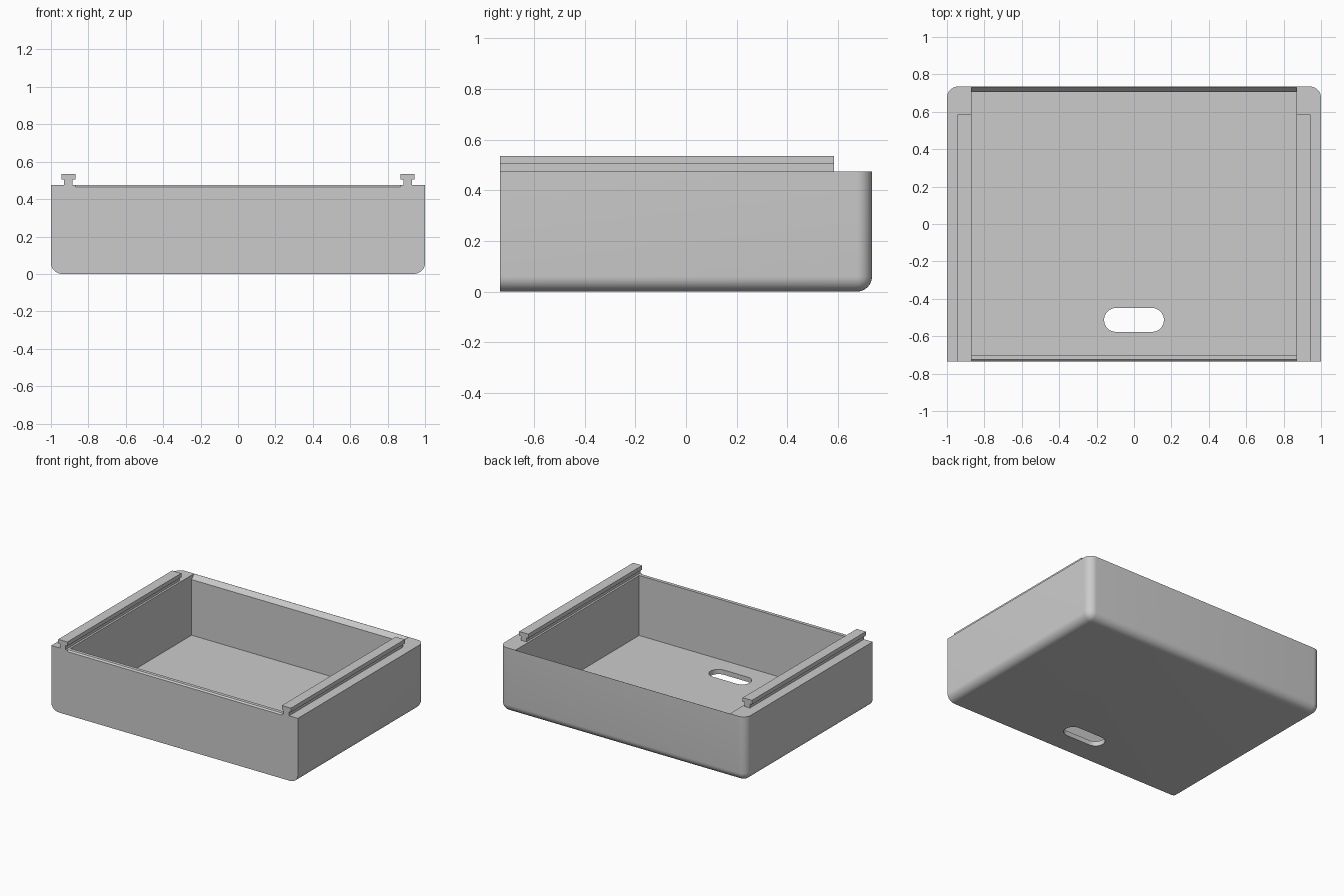
import bpy, bmesh, math

if "Cube" in bpy.data.objects:
    bpy.data.objects.remove(bpy.data.objects["Cube"])

grey = bpy.data.materials.new("light grey")
grey.diffuse_color = (0.6, 0.6, 0.6, 1)
grey.use_nodes = True
grey.node_tree.nodes["Principled BSDF"].inputs["Base Color"].default_value = grey.diffuse_color

W, D, H = 1.0, 0.735, 0.475      # half width, half depth, tray height
IN = 0.87                        # half width of the cavity


def finish(bm, name, helper=False):
    bmesh.ops.recalc_face_normals(bm, faces=bm.faces)
    me = bpy.data.meshes.new(name)
    bm.to_mesh(me)
    bm.free()
    ob = bpy.data.objects.new(name, me)
    bpy.context.collection.objects.link(ob)
    me.materials.append(grey)
    if helper:
        ob.hide_render = True
        ob.hide_viewport = True
    return ob


def prism(name, points, offset, helper=False):
    """Extrude a closed outline of 3D points along an offset."""
    bm = bmesh.new()
    face = bm.faces.new([bm.verts.new(p) for p in points])
    geo = bmesh.ops.extrude_face_region(bm, geom=[face])["geom"]
    verts = [g for g in geo if isinstance(g, bmesh.types.BMVert)]
    bmesh.ops.translate(bm, verts=verts, vec=offset)
    return finish(bm, name, helper)


# Tray block: rounded along the bottom sides, bottom back and back corners
bm = bmesh.new()
bmesh.ops.create_cube(bm, size=1)
for v in bm.verts:
    v.co = (v.co.x * 2 * W, v.co.y * 2 * D, (v.co.z + 0.5) * H)


def is_rounded(e):
    mid = (e.verts[0].co + e.verts[1].co) / 2
    bottom = mid.z < 0.01 and mid.y > -D + 0.01
    back_corner = mid.y > D - 0.01 and abs(mid.x) > W - 0.01 and mid.z < H - 0.01
    return bottom or back_corner


bmesh.ops.bevel(bm, geom=[e for e in bm.edges if is_rounded(e)], offset=0.06,
                offset_type='OFFSET', segments=8, profile=0.5, affect='EDGES')
tray = finish(bm, "tray")

# Cavity with a sloped lip on the back wall
cavity = prism("cavity_cutter", [(-IN, y, z) for y, z in (
    (-0.70, 0.035), (0.705, 0.035), (0.705, 0.443), (0.739, 0.481),
    (0.739, 0.6), (-0.70, 0.6))], (2 * IN, 0, 0), True)

# Small bevel on the front wall's outer top edge
lip = prism("front_lip_cutter", [(-IN, y, z) for y, z in (
    (-0.755, 0.445), (-0.705, 0.495), (-0.755, 0.495))], (2 * IN, 0, 0), True)

# Rounded slot through the floor
R, CX, CY = 0.064, 0.096, -0.513
outline = []
for side, start in ((1, -90), (-1, 90)):
    for i in range(17):
        a = math.radians(start + i * 180 / 16)
        outline.append((side * CX + R * math.cos(a), CY + R * math.sin(a), -0.1))
slot = prism("slot_cutter", outline, (0, 0, 0.3), True)

for cutter in (cavity, lip, slot):
    mod = tray.modifiers.new(cutter.name, 'BOOLEAN')
    mod.operation = 'DIFFERENCE'
    mod.solver = 'EXACT'
    mod.object = cutter

# Apply the cuts, then remove the helpers
bpy.context.view_layer.objects.active = tray
tray.select_set(True)
for mod in list(tray.modifiers):
    bpy.ops.object.modifier_apply(modifier=mod.name)
for cutter in (cavity, lip, slot):
    bpy.data.objects.remove(cutter)
bpy.ops.object.shade_smooth_by_angle(angle=math.radians(30))

# T-shaped rails along both side walls
T = [(-0.022, H), (0.022, H), (0.022, 0.505), (0.037, 0.505),
     (0.037, 0.535), (-0.037, 0.535), (-0.037, 0.505), (-0.022, 0.505)]
for side, label in ((-1, "left"), (1, "right")):
    prism(label + "_rail", [(side * 0.907 + x, -D, z) for x, z in T], (0, 1.32, 0))
